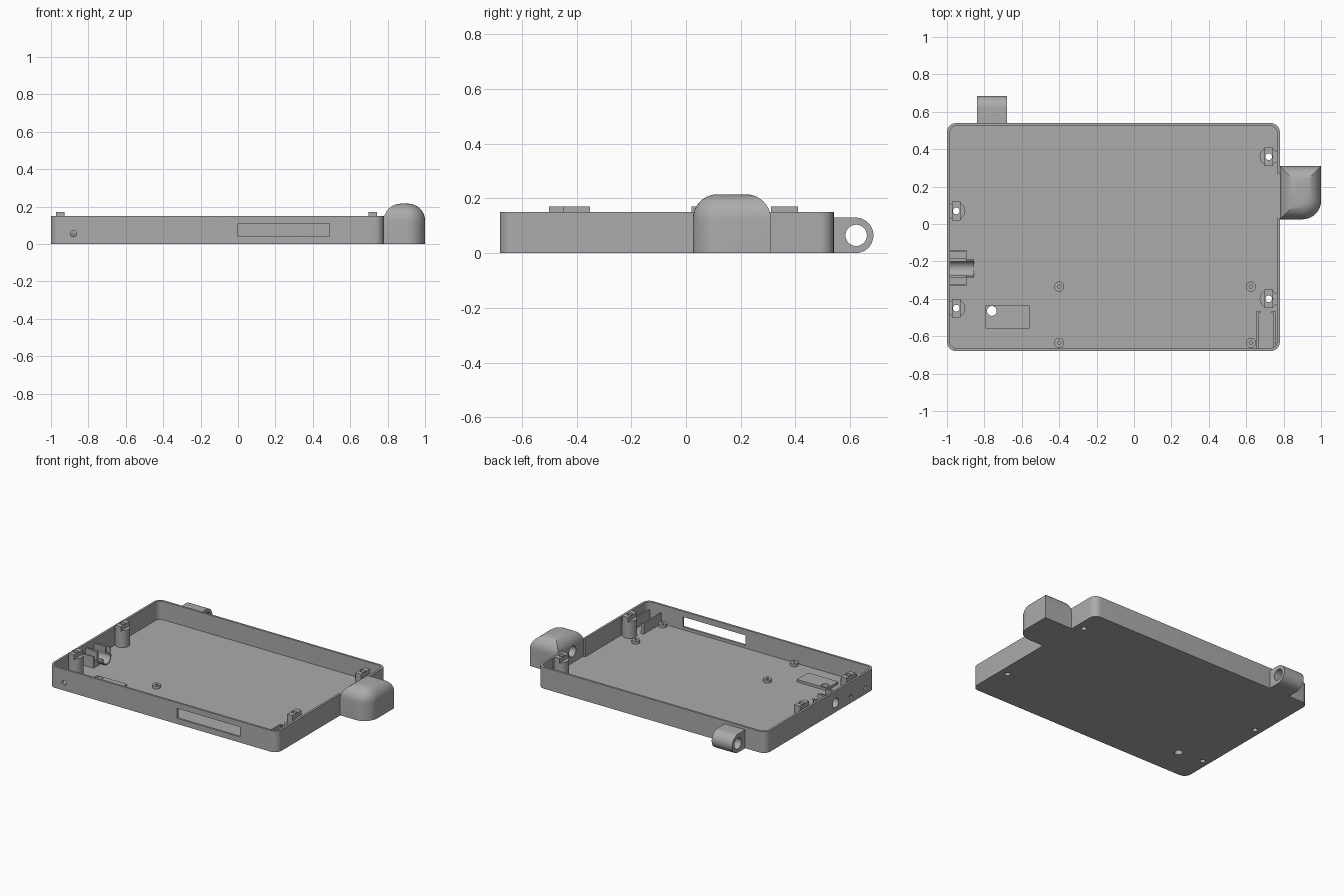
import bpy, bmesh, math
from mathutils import Matrix, Vector

if "Cube" in bpy.data.objects:
    bpy.data.objects.remove(bpy.data.objects["Cube"], do_unlink=True)

grey = bpy.data.materials.new("plain grey")
grey.use_nodes = True
grey.diffuse_color = (0.41, 0.41, 0.41, 1)
grey.node_tree.nodes["Principled BSDF"].inputs["Base Color"].default_value = grey.diffuse_color

FLOOR, RIM, WALL = 0.02, 0.15, 0.015
AXES = {"x": Matrix.Rotation(math.pi / 2, 4, "Y"),
        "y": Matrix.Rotation(-math.pi / 2, 4, "X"),
        "z": Matrix.Identity(4)}


def finish(name, bm):
    bmesh.ops.recalc_face_normals(bm, faces=bm.faces)
    mesh = bpy.data.meshes.new(name)
    bm.to_mesh(mesh)
    bm.free()
    mesh.materials.append(grey)
    ob = bpy.data.objects.new(name, mesh)
    bpy.context.collection.objects.link(ob)
    return ob


def box_mesh(x, y, z):
    bm = bmesh.new()
    bmesh.ops.create_cube(bm, size=1)
    for v in bm.verts:
        v.co = Vector([a + (c + 0.5) * (b - a) for c, (a, b) in zip(v.co, (x, y, z))])
    return bm


def box(name, x, y, z):
    return finish(name, box_mesh(x, y, z))


def cyl(name, centre, r, length, axis="z", sides=32):
    bm = bmesh.new()
    bmesh.ops.create_cone(bm, cap_ends=True, segments=sides, radius1=r, radius2=r,
                          depth=length, matrix=Matrix.Translation(centre) @ AXES[axis])
    return finish(name, bm)


def rounded_box(name, x, y, z, r):
    bm = box_mesh(x, y, z)
    upright = [e for e in bm.edges if abs(e.verts[0].co.z - e.verts[1].co.z) > 0.01]
    bmesh.ops.bevel(bm, geom=upright, offset=r, segments=8, profile=0.5, affect="EDGES")
    return finish(name, bm)


def boolean(ob, other, operation="DIFFERENCE"):
    mod = ob.modifiers.new("cut", "BOOLEAN")
    mod.operation, mod.solver, mod.object = operation, "EXACT", other
    bpy.context.view_layer.objects.active = ob
    bpy.ops.object.modifier_apply(modifier=mod.name)
    bpy.data.objects.remove(other, do_unlink=True)


def drill(ob, x, y, r):
    boolean(ob, cyl("drill", (x, y, 0.1), r, 0.4))


# Open tray
tray = rounded_box("tray", (-1, 0.78), (-0.68, 0.54), (0, RIM), 0.05)
boolean(tray, rounded_box("hollow", (-1 + WALL, 0.78 - WALL),
                          (-0.68 + WALL, 0.54 - WALL), (FLOOR, 0.4), 0.038))
boolean(tray, box("front_slot", (0, 0.49), (-0.72, -0.64), (0.04, 0.11)))
boolean(tray, box("side_gap", (0.755, 0.8), (0.03, 0.27), (FLOOR, 0.3)))
boolean(tray, cyl("front_port", (-0.88, -0.68, 0.055), 0.017, 0.08, "y"))
for y, z, r in ((-0.24, 0.065, 0.033), (-0.41, 0.045, 0.014), (-0.57, 0.045, 0.014)):
    boolean(tray, cyl("side_port", (-1, y, z), r, 0.08, "x"))

# Screw posts with a locating bar on top, drilled through the floor
posts = ((0.72, 0.36, 1), (0.72, -0.40, 1), (-0.95, 0.07, -1), (-0.95, -0.45, -1))
for x, y, side in posts:
    post = cyl("screw_post", (x, y, 0.077), 0.048, 0.126)
    boolean(post, box("trim", (-1.1, -0.99), (-1, 1), (0, 0.3)))
    bar = box("post_bar", (x - 0.022, x + 0.022), (y - 0.05, y + 0.05), (0.135, 0.17))
    wall_x = 0.77 if side > 0 else -0.99
    web = box("post_web", sorted((x + side * 0.02, wall_x)), (y - 0.03, y + 0.03), (0.015, 0.14))
    for part in (post, bar, web, tray):
        drill(part, x, y, 0.018)

# Low board standoffs
for x in (-0.40, 0.625):
    for y in (-0.335, -0.635):
        standoff = cyl("board_standoff", (x, y, 0.028), 0.027, 0.024)
        boolean(standoff, cyl("pilot", (x, y, 0.04), 0.009, 0.03, sides=16))

# Raised pad with a hole through it
pad = box("raised_pad", (-0.795, -0.56), (-0.56, -0.435), (0.015, 0.038))
for part in (pad, tray):
    drill(part, -0.76, -0.465, 0.026)

# Small slide-in pocket in the front corner
for a, b, lip_a, lip_b in ((0.655, 0.665, 0.655, 0.675), (0.745, 0.757, 0.735, 0.757)):
    box("pocket_wall", (a, b), (-0.67, -0.465), (0.015, 0.095))
    box("pocket_lip", (lip_a, lip_b), (-0.477, -0.465), (0.015, 0.095))

# Jack cradle: trough, upright clips and outer fins
cradle = box("jack_cradle", (-0.99, -0.895), (-0.29, -0.185), (0.015, 0.12))
trough = cyl("jack_trough", (-0.92, -0.238, 0.068), 0.048, 0.13, "x")
for part in (cradle, trough):
    boolean(part, cyl("bore", (-0.92, -0.238, 0.068), 0.041, 0.3, "x"))
    boolean(part, box("mouth", (-1.1, -0.8), (-0.275, -0.2), (0.068, 0.3)))
boolean(trough, box("upper_half", (-1.1, -0.8), (-0.4, -0.1), (0.075, 0.3)))
for y in (-0.33, -0.15):
    box("cradle_fin", (-0.99, -0.895), (y, y + 0.01), (0.015, 0.10))
for a, b in ((-0.33, -0.285), (-0.19, -0.14)):
    box("cradle_foot", (-0.99, -0.895), (a, b), (0.015, 0.06))

# Rounded cable cover on the side
bm = box_mesh((0.78, 1), (0.025, 0.31), (0, 0.215))
outer = [e for e in bm.edges if all(v.co.x > 0.9 and v.co.y < 0.1 for v in e.verts)]
bmesh.ops.bevel(bm, geom=outer, offset=0.1, segments=10, profile=0.5, affect="EDGES")
top = [e for e in bm.edges if all(v.co.z > 0.2 for v in e.verts)]
bmesh.ops.bevel(bm, geom=top, offset=0.09, segments=10, profile=0.5, affect="EDGES",
                clamp_overlap=False)
cover = finish("cable_cover", bm)
channel = cyl("channel", (0.89, 0.25, 0.1), 0.038, 0.2, "y")
boolean(channel, cyl("channel_exit", (0.83, 0.15, 0.1), 0.038, 0.2, "x"), "UNION")
boolean(cover, channel)

# Hanging lug at the back
lug = box("back_lug", (-0.84, -0.68), (0.535, 0.62), (0, 0.13))
boolean(lug, cyl("lug_round", (-0.76, 0.62, 0.065), 0.065, 0.16, "x", 48), "UNION")
boolean(lug, cyl("lug_hole", (-0.76, 0.622, 0.065), 0.039, 0.4, "x"))

# Smooth curved sides, crisp edges
bpy.ops.object.select_all(action="DESELECT")
for ob in bpy.context.collection.objects:
    if ob.type == "MESH":
        ob.select_set(True)
        bpy.context.view_layer.objects.active = ob
bpy.ops.object.shade_smooth_by_angle(angle=math.radians(30))
